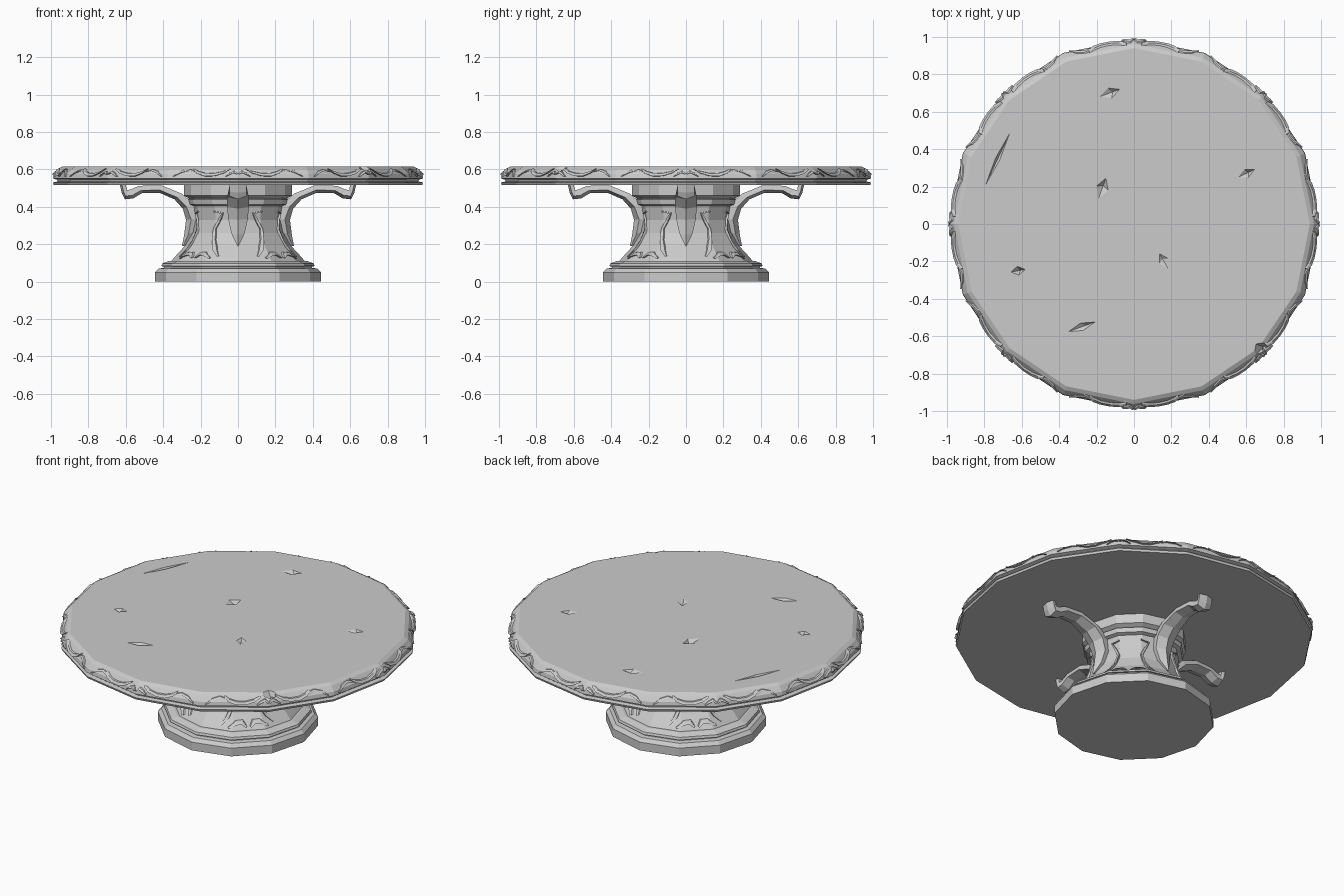
import bpy, bmesh, math
from mathutils import Vector

cube = bpy.data.objects.get("Cube")
if cube:
    bpy.data.objects.remove(cube, do_unlink=True)

stone = bpy.data.materials.new("grey stone")
stone.use_nodes = True
GREY = (0.6, 0.6, 0.6, 1)
stone.diffuse_color = GREY
stone.node_tree.nodes["Principled BSDF"].inputs["Base Color"].default_value = GREY


def finish(bm, name):
    bmesh.ops.recalc_face_normals(bm, faces=bm.faces)
    mesh = bpy.data.meshes.new(name)
    bm.to_mesh(mesh)
    bm.free()
    mesh.materials.append(stone)
    ob = bpy.data.objects.new(name, mesh)
    bpy.context.collection.objects.link(ob)
    return ob


def skin(bm, rings):
    """Join rings of points into a closed solid."""
    rows = [[bm.verts.new(p) for p in ring] for ring in rings]
    n = len(rows[0])
    for a, b in zip(rows, rows[1:]):
        for i in range(n):
            j = (i + 1) % n
            bm.faces.new((a[i], a[j], b[j], b[i]))
    bm.faces.new(rows[0])
    bm.faces.new(rows[-1])


def lathe(name, profile, sides):
    bm = bmesh.new()
    skin(bm, [[(r * math.cos(math.tau * i / sides), r * math.sin(math.tau * i / sides), z)
               for i in range(sides)] for r, z in profile])
    return finish(bm, name)


def on_surface(profile, sides, deg, z, lift):
    """Point on a faceted turned surface, raised by lift."""
    r = profile[-1][0]
    for (r0, z0), (r1, z1) in zip(profile, profile[1:]):
        if z0 <= z <= z1 and z1 > z0:
            r = r0 + (r1 - r0) * (z - z0) / (z1 - z0)
            break
    a, step = math.radians(deg), math.tau / sides
    r *= math.cos(step / 2) / math.cos(a % step - step / 2)
    return Vector(((r + lift) * math.cos(a), (r + lift) * math.sin(a), z))


def ribbon(bm, profile, sides, centre, side, path, height):
    """Raised carved band; path holds (degrees, z, half width)."""
    radius = profile[len(profile) // 2][0]
    k = math.radians(1) * radius
    rings = []
    for i, (d, z, w) in enumerate(path):
        p, q = path[max(i - 1, 0)], path[min(i + 1, len(path) - 1)]
        t = Vector(((q[0] - p[0]) * k, q[1] - p[1])).normalized()
        ring = []
        for off, lift in ((-1, -0.012), (-0.7, height), (0.7, height * 0.7), (1, -0.012)):
            ring.append(on_surface(profile, sides, centre + side * (d - t.y * off * w / k),
                                   z + t.x * off * w, lift))
        rings.append(ring)
    skin(bm, rings)


# Round slab top with a stepped lower lip
SLAB = [(0.985, 0.517), (0.99, 0.53), (0.965, 0.535), (0.968, 0.545),
        (0.99, 0.552), (0.985, 0.575), (0.962, 0.603), (0.94, 0.615)]
slab = lathe("table_top", SLAB, 16)

# Worn pits and rim nicks: x, y, length, width, turn, depth
PITS = [(-0.13, 0.7, 0.06, 0.03, 20, 0.02), (-0.17, 0.19, 0.06, 0.035, 70, 0.025),
        (0.6, 0.27, 0.05, 0.025, 25, 0.02), (0.16, -0.2, 0.05, 0.03, 120, 0.015),
        (-0.62, -0.25, 0.04, 0.025, 10, 0.025), (-0.28, -0.55, 0.08, 0.022, 20, 0.02),
        (-0.73, 0.345, 0.16, 0.013, 65, 0.02), (0.68, -0.67, 0.06, 0.04, 45, 0.05)]
bm = bmesh.new()
for x, y, length, width, turn, depth in PITS:
    t = math.radians(turn)
    u, v = Vector((math.cos(t), math.sin(t), 0)), Vector((-math.sin(t), math.cos(t), 0))
    c = Vector((x, y, 0.616))
    rim = [bm.verts.new(c + s) for s in (u * length, v * width, -u * length, -v * width)]
    low = bm.verts.new(c + u * length * 0.3 - Vector((0, 0, depth)))
    high = bm.verts.new(c + Vector((0, 0, 0.05)))
    for i in range(4):
        bm.faces.new((rim[i], rim[(i + 1) % 4], low))
        bm.faces.new((rim[(i + 1) % 4], rim[i], high))
cutter = finish(bm, "pit_cutter")
cutter.hide_render = True
mod = slab.modifiers.new("pits", 'BOOLEAN')
mod.operation, mod.object, mod.solver = 'DIFFERENCE', cutter, 'EXACT'
bpy.context.view_layer.objects.active = slab
bpy.ops.object.modifier_apply(modifier=mod.name)
bpy.data.objects.remove(cutter, do_unlink=True)

# Carved scrolls around the slab edge
CRESCENT = [(2.5, 0.603, 0.003), (4.5, 0.585, 0.007), (7.5, 0.572, 0.01),
            (10.5, 0.572, 0.011), (13, 0.585, 0.008), (14.5, 0.603, 0.003)]
TAIL = [(14, 0.589, 0.004), (16, 0.598, 0.006), (18.5, 0.586, 0.007), (20.5, 0.563, 0.002)]
CURL = [(0.2, 0.575, 0.004), (1.2, 0.587, 0.007), (2.6, 0.577, 0.006), (3.8, 0.562, 0.002)]
bm = bmesh.new()
for k in range(8):
    for side in (-1, 1):
        for path, height in ((CRESCENT, 0.014), (TAIL, 0.01), (CURL, 0.012)):
            ribbon(bm, SLAB, 16, k * 45, side, path, height)
finish(bm, "edge_scrolls")

# Stepped foot
lathe("base", [(0.445, 0), (0.445, 0.05), (0.425, 0.07), (0.395, 0.073), (0.395, 0.08),
               (0.41, 0.083), (0.405, 0.097), (0.37, 0.11), (0.3, 0.112)], 12)

# Waisted column with a collar
COLUMN = [(0.365, 0.1), (0.34, 0.13), (0.285, 0.19), (0.25, 0.26), (0.238, 0.33),
          (0.25, 0.405), (0.272, 0.412), (0.278, 0.438), (0.262, 0.445), (0.29, 0.46), (0.29, 0.52)]
lathe("column", COLUMN, 12)

# Carved hourglass panels between the brackets
EDGE = [(14, 0.375, 0.004), (25, 0.365, 0.007), (20, 0.325, 0.009), (15, 0.28, 0.009),
        (17, 0.22, 0.01), (21, 0.17, 0.011), (26, 0.135, 0.004)]
LEAF = [(2, 0.128, 0.004), (6, 0.15, 0.012), (12, 0.148, 0.012), (19, 0.125, 0.004)]
bm = bmesh.new()
for k in range(4):
    for side in (-1, 1):
        ribbon(bm, COLUMN, 12, 45 + k * 90, side, EDGE, 0.012)
        ribbon(bm, COLUMN, 12, 45 + k * 90, side, LEAF, 0.015)
finish(bm, "column_carving")

# Four ridged brackets: outer r, z, inner r, z, half width
BRACKET = [(0.3, 0.19, 0.28, 0.19, 0.003), (0.288, 0.25, 0.22, 0.27, 0.035),
           (0.278, 0.33, 0.2, 0.34, 0.052), (0.295, 0.39, 0.24, 0.42, 0.058),
           (0.34, 0.44, 0.3, 0.47, 0.058), (0.42, 0.475, 0.41, 0.515, 0.05),
           (0.51, 0.475, 0.53, 0.512, 0.045), (0.56, 0.445, 0.575, 0.492, 0.045),
           (0.605, 0.44, 0.595, 0.49, 0.045), (0.622, 0.475, 0.595, 0.495, 0.045),
           (0.632, 0.519, 0.6, 0.519, 0.045)]
for k, name in enumerate(("left", "back", "right", "front")):
    a = k * math.pi / 2
    out, across, up = Vector((math.cos(a), math.sin(a), 0)), Vector((-math.sin(a), math.cos(a), 0)), Vector((0, 0, 1))
    bm = bmesh.new()
    rings = []
    for r0, z0, r1, z1, w in BRACKET:
        outer, inner = out * r0 + up * z0, out * r1 + up * z1
        mid = outer.lerp(inner, 0.35)
        rings.append([outer, mid + across * w, inner + across * w * 0.9,
                      inner - across * w * 0.9, mid - across * w])
    skin(bm, rings)
    finish(bm, name + "_bracket")
